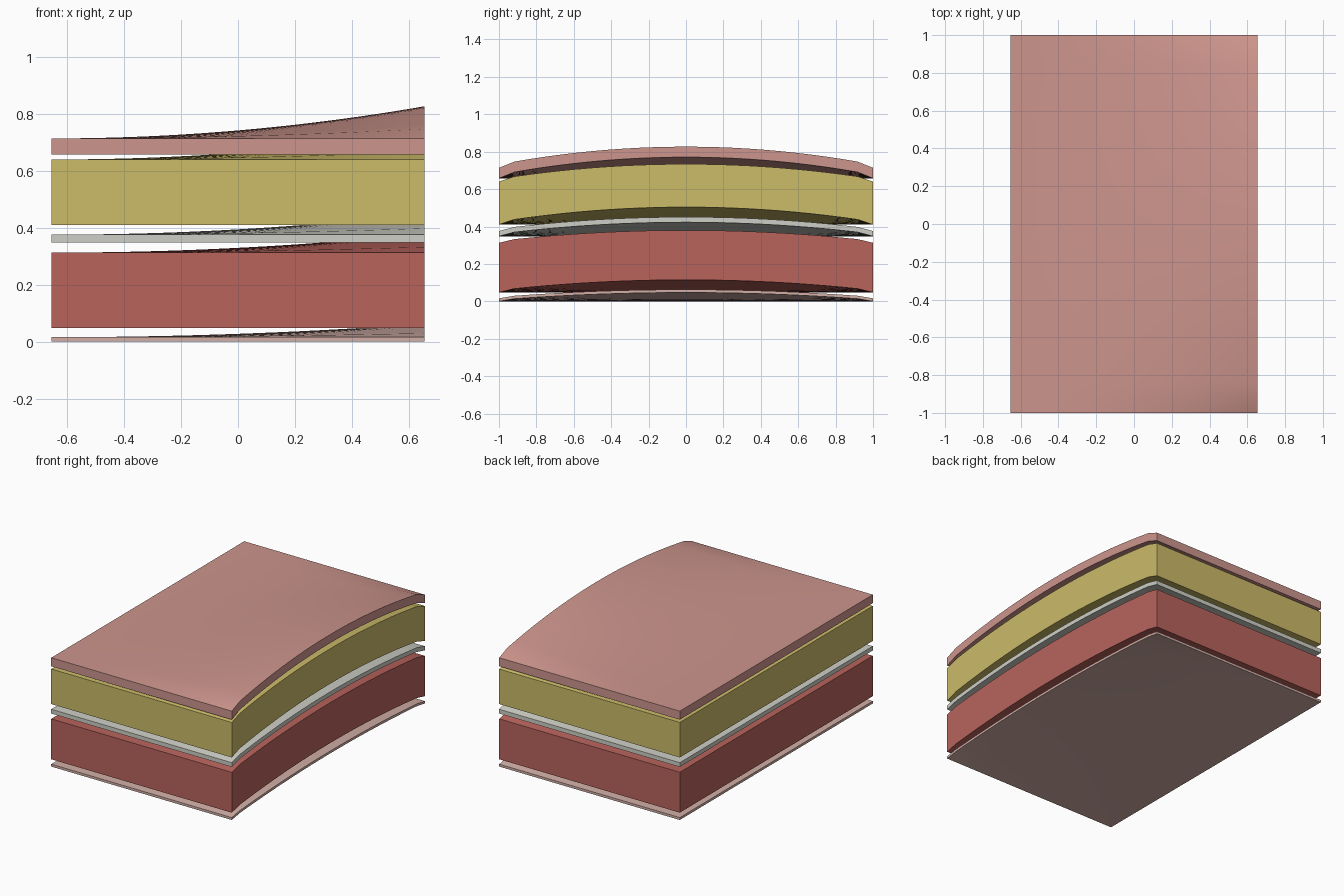
import bpy, bmesh, math

cube = bpy.data.objects.get("Cube")
if cube:
    bpy.data.objects.remove(cube, do_unlink=True)

HALF_X, HALF_Y, STEPS = 0.655, 1.0, 24


def linear(c):
    c /= 255
    return c / 12.92 if c <= 0.04045 else ((c + 0.055) / 1.055) ** 2.4


def make_material(name, rgb):
    mat = bpy.data.materials.new(name)
    colour = [linear(c) for c in rgb] + [1.0]
    mat.use_nodes = True
    mat.diffuse_color = colour
    node = next(n for n in mat.node_tree.nodes if n.type == 'BSDF_PRINCIPLED')
    node.inputs["Base Color"].default_value = colour
    return mat


def arch(x, y):
    """Flat at the right side, growing to a full arch at the left side."""
    t = (x + HALF_X) / (2 * HALF_X)
    edge = 1 - 1 / (STEPS / 2)
    y = abs(y)
    if y <= edge:
        height = 1 - 0.84 * y * y
    else:
        height = (1 - 0.84 * edge * edge) * max(0, 1 - y) / (1 - edge)
    return t * t * height


def make_layer(name, bottom, top, rise, mat):
    bm = bmesh.new()
    # Lower sheet, lifted into a slab
    bmesh.ops.create_grid(bm, x_segments=STEPS, y_segments=STEPS, size=1)
    for v in bm.verts:
        v.co.x *= HALF_X
        v.co.z = bottom + rise * arch(v.co.x, v.co.y)
    upper = bmesh.ops.extrude_face_region(bm, geom=bm.faces[:], use_keep_orig=True)
    for v in upper["geom"]:
        if isinstance(v, bmesh.types.BMVert):
            v.co.z += top - bottom
    bmesh.ops.recalc_face_normals(bm, faces=bm.faces[:])
    mesh = bpy.data.meshes.new(name)
    bm.to_mesh(mesh)
    bm.free()
    mesh.materials.append(mat)
    obj = bpy.data.objects.new(name, mesh)
    bpy.context.collection.objects.link(obj)
    bpy.ops.object.select_all(action='DESELECT')
    obj.select_set(True)
    bpy.context.view_layer.objects.active = obj
    bpy.ops.object.shade_smooth_by_angle(angle=math.radians(35))


pink = make_material("pink", (205, 149, 141))
yellow = make_material("yellow", (204, 187, 105))
grey = make_material("light grey", (206, 207, 198))
red = make_material("red", (184, 99, 92))
pale = make_material("pale pink", (210, 175, 167))

# Stacked layers, top to bottom
make_layer("top_layer", 0.658, 0.714, 0.113, pink)
make_layer("yellow_layer", 0.41, 0.64, 0.094, yellow)
make_layer("grey_membrane", 0.348, 0.376, 0.075, grey)
make_layer("red_layer", 0.048, 0.313, 0.067, red)
make_layer("bottom_membrane", 0.0, 0.016, 0.047, pale)
